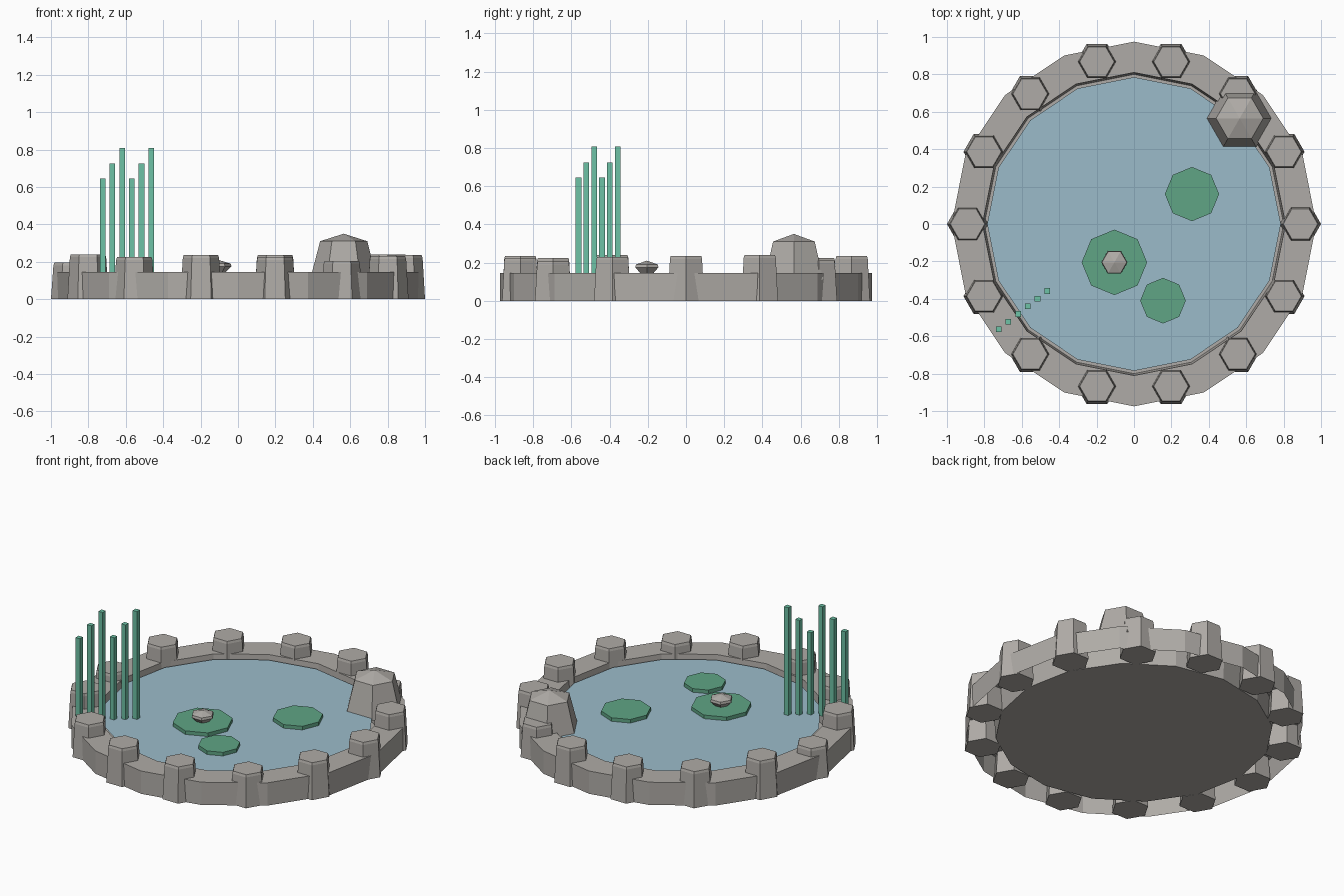
import bpy, math

if "Cube" in bpy.data.objects:
    bpy.data.objects.remove(bpy.data.objects["Cube"])


def material(name, rgb):
    m = bpy.data.materials.new(name)
    m.diffuse_color = (*rgb, 1)
    m.use_nodes = True
    m.node_tree.nodes["Principled BSDF"].inputs["Base Color"].default_value = m.diffuse_color
    return m


STONE = material("stone_grey", (0.43, 0.41, 0.385))
WATER = material("water_blue", (0.33, 0.50, 0.59))
PAD = material("pad_green", (0.115, 0.375, 0.235))
REED = material("reed_green", (0.155, 0.54, 0.38))


def lathe(name, profile, sides, mat, loc=(0, 0, 0), cap_bottom=False, cap_top=False, start=0.0):
    """Faceted revolve of (radius, z) points; radius 0 makes an apex."""
    verts, rings, faces = [], [], []
    for r, z in profile:
        n = sides if r > 0 else 1
        rings.append([len(verts) + i for i in range(n)])
        for i in range(n):
            a = start + math.tau * i / sides
            verts.append((r * math.cos(a), r * math.sin(a), z))
    for lo, hi in zip(rings, rings[1:]):
        for i in range(sides):
            j = (i + 1) % sides
            if len(hi) == 1:
                faces.append((lo[i], lo[j], hi[0]))
            else:
                faces.append((lo[i], lo[j], hi[j], hi[i]))
    if cap_bottom:
        faces.append(rings[0][::-1])
    if cap_top:
        faces.append(rings[-1])
    me = bpy.data.meshes.new(name)
    me.from_pydata(verts, [], faces)
    me.materials.append(mat)
    ob = bpy.data.objects.new(name, me)
    ob.location = loc
    bpy.context.collection.objects.link(ob)
    return ob


# Rim: outer wall, flat top and inner wall, open underneath
lathe("rim", [(0.975, 0), (0.975, 0.145), (0.81, 0.145), (0.80, 0.0)], 16, STONE)

# Pond floor (faces down) and water surface (faces up)
lathe("pond_floor", [(0.80, 0.0)], 16, STONE, cap_bottom=True)
lathe("water", [(0.785, 0.122)], 16, WATER, cap_top=True)

# Rim stones: fourteen tapered hexagonal blocks of varied height
heights = [0.235, 0.24, 0.21, 0.235, 0.225, 0.225, 0.24,
           0.195, 0.24, 0.225, 0.235, 0.225, 0.205, 0.23]
for i, h in enumerate(heights):
    a = math.tau * i / 14
    lathe(f"rim_stone_{i + 1}", [(0.11, 0), (0.097, h - 0.015), (0.092, h)], 6, STONE,
          (0.89 * math.cos(a), 0.89 * math.sin(a), 0), True, True)

# Large boulder with a low peak
lathe("boulder", [(0.178, 0.11), (0.126, 0.31), (0, 0.35)], 6, STONE,
      (0.565, 0.565, 0), cap_bottom=True)

# Lily pads
for i, (x, y, r) in enumerate([(-0.105, -0.205, 0.175), (0.31, 0.16, 0.145), (0.155, -0.41, 0.122)]):
    lathe(f"lily_pad_{i + 1}", [(r, 0.12), (r, 0.145)], 8, PAD, (x, y, 0), True, True)

# Flower bud on the largest pad
lathe("lily_bud", [(0.04, 0.145), (0.07, 0.175), (0.066, 0.19), (0, 0.21)], 6, STONE,
      (-0.105, -0.205, 0), cap_bottom=True)

# Reeds: a diagonal row of square stalks
for i in range(6):
    top = (0.645, 0.725, 0.808)[i % 3]
    lathe(f"reed_{i + 1}", [(0.0212, 0.11), (0.0212, top)], 4, REED,
          (-0.723 + 0.0517 * i, -0.563 + 0.041 * i, 0), True, True, math.pi / 4)
